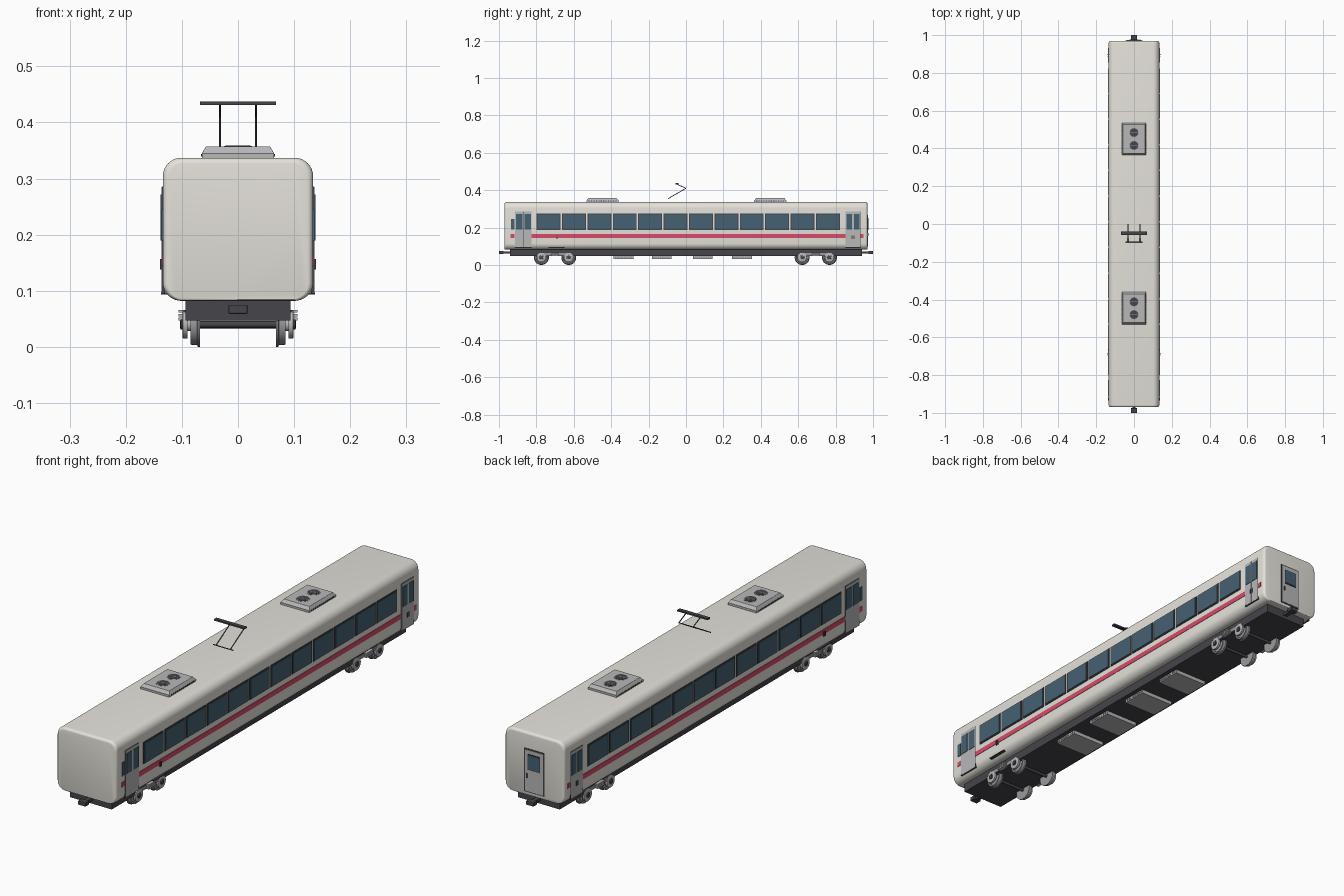
import bpy, bmesh, math
from mathutils import Vector

if "Cube" in bpy.data.objects:
    bpy.data.objects.remove(bpy.data.objects["Cube"])


def mat(name, c):
    m = bpy.data.materials.new(name)
    m.diffuse_color = (*c, 1)
    m.use_nodes = True
    m.node_tree.nodes["Principled BSDF"].inputs["Base Color"].default_value = m.diffuse_color
    return m


CREAM = mat("cream", (0.78, 0.76, 0.70))
RED = mat("red", (0.68, 0.07, 0.14))
GLASS = mat("glass", (0.06, 0.12, 0.17))
DARK = mat("dark", (0.06, 0.06, 0.07))
GREY = mat("grey", (0.48, 0.48, 0.49))
STEEL = mat("steel", (0.32, 0.32, 0.34))


def finish(name, bm, m, smooth=True):
    bmesh.ops.recalc_face_normals(bm, faces=bm.faces)
    me = bpy.data.meshes.new(name)
    bm.to_mesh(me)
    bm.free()
    ob = bpy.data.objects.new(name, me)
    bpy.context.collection.objects.link(ob)
    me.materials.append(m)
    if smooth:
        bpy.context.view_layer.objects.active = ob
        ob.select_set(True)
        bpy.ops.object.shade_smooth_by_angle(angle=math.radians(35))
        ob.select_set(False)
    return ob


def box(name, x, y, z, m, bevel=0, taper=1):
    """Box from (min, max) ranges; taper shrinks the top."""
    bm = bmesh.new()
    bmesh.ops.create_cube(bm, size=1)
    c = Vector([(a + b) / 2 for a, b in (x, y, z)])
    for v in bm.verts:
        s = taper if v.co.z > 0 else 1
        v.co = Vector((v.co.x * abs(x[1] - x[0]) * s, v.co.y * (y[1] - y[0]) * s,
                       v.co.z * (z[1] - z[0]))) + c
    if bevel:
        bmesh.ops.bevel(bm, geom=bm.edges[:], offset=bevel, segments=2, affect='EDGES', profile=0.5)
    return finish(name, bm, m, False)


def side_box(name, s, x0, x1, y, z, m):
    return box(name, sorted((s * x0, s * x1)), y, z, m)


def loft(bm, rings, cap=True):
    vs = [[bm.verts.new(p) for p in r] for r in rings]
    n = len(vs[0])
    for a, b in zip(vs, vs[1:]):
        for i in range(n):
            bm.faces.new((a[i], a[(i + 1) % n], b[(i + 1) % n], b[i]))
    if cap:
        bm.faces.new(vs[0])
        bm.faces.new(vs[-1])


def lathe_x(name, profile, y, z, s, m, n=32):
    """Turn (x, radius) points round an axle parallel to x."""
    bm = bmesh.new()
    loft(bm, [[(s * px, y + r * math.cos(2 * math.pi * i / n), z + r * math.sin(2 * math.pi * i / n))
               for i in range(n)] for px, r in profile])
    return finish(name, bm, m)


def rod(name, a, b, r, m, n=8):
    a, b = Vector(a), Vector(b)
    q = (b - a).to_track_quat('Z', 'Y')
    circ = [q @ Vector((r * math.cos(2 * math.pi * i / n), r * math.sin(2 * math.pi * i / n), 0))
            for i in range(n)]
    bm = bmesh.new()
    loft(bm, [[p + c for c in circ] for p in (a, b)])
    return finish(name, bm, m)


# Body shell: rounded section with softly rounded ends
def section(y, d):
    w, z0, z1, r = 0.134 - d, 0.082 + d * 0.2, 0.337 - d, 0.033 - d * 0.4
    pts = []
    for cx, cz, a0 in ((w - r, z1 - r, 0), (-w + r, z1 - r, 90), (-w + r, z0 + r, 180), (w - r, z0 + r, 270)):
        for k in range(9):
            a = math.radians(a0 + k * 90 / 8)
            pts.append((cx + r * math.cos(a), y, cz + r * math.sin(a)))
    return pts


end = []
for k in range(6):
    a = math.radians(18 * k)
    end.append((0.958 + 0.012 * math.cos(a), 0.010 * (1 - math.sin(a))))
bm = bmesh.new()
loft(bm, [section(-y, d) for y, d in end] + [section(y, d) for y, d in reversed(end)])
finish("body_shell", bm, CREAM)

# Underframe and couplers
box("underframe", (-0.094, 0.094), (-0.942, 0.942), (0.047, 0.09), DARK)
for s in (-1, 1):
    box("coupler_shaft", (-0.009, 0.009), sorted((s * 0.93, s * 0.98)), (0.061, 0.072), DARK)
    box("coupler_head", (-0.017, 0.017), sorted((s * 0.975, s * 1.0)), (0.059, 0.075), DARK, 0.002)

for s in (-1, 1):
    # Passenger windows with dark surrounds
    for i in range(12):
        y = -0.735 + i * 0.1358
        side_box("window_frame", s, 0.130, 0.1365, (y - 0.064, y + 0.064), (0.187, 0.275), DARK)
        side_box("window_glass", s, 0.130, 0.1385, (y - 0.059, y + 0.059), (0.192, 0.270), GLASS)
    # Red stripe, broken at the doors
    for y in ((-0.937, -0.917), (-0.826, 0.852), (0.934, 0.95)):
        side_box("stripe", s, 0.130, 0.1355, y, (0.145, 0.165), RED)
    # Double-leaf doors at each end
    for y0, y1 in ((-0.915, -0.826), (0.853, 0.932)):
        c = (y0 + y1) / 2
        side_box("door_seam", s, 0.130, 0.1355, (y0, y1), (0.094, 0.286), DARK)
        for a, b in ((y0 + 0.001, c - 0.0008), (c + 0.0008, y1 - 0.001)):
            side_box("door_leaf", s, 0.130, 0.1365, (a, b), (0.095, 0.285), GREY)
            side_box("door_glass", s, 0.130, 0.138, (a + 0.005, b - 0.003), (0.19, 0.272), GLASS)
    # Door handles and step
    for y in (-0.694, -0.686, 0.888, 0.898):
        side_box("door_handle", s, 0.130, 0.139, (y - 0.002, y + 0.002), (0.138, 0.157), DARK)
    side_box("door_step", s, 0.120, 0.137, (-0.735, -0.65), (0.093, 0.097), DARK)
    side_box("corner_window", s, 0.130, 0.1365, (-0.935, -0.918), (0.19, 0.245), GLASS)

# Gangway door on the rear end only
box("end_door_frame", (-0.045, 0.045), (0.955, 0.9715), (0.096, 0.272), DARK)
box("end_door", (-0.040, 0.040), (0.955, 0.973), (0.100, 0.267), GREY)
box("end_door_window_frame", (-0.028, 0.028), (0.955, 0.9745), (0.188, 0.252), DARK)
box("end_door_window", (-0.024, 0.024), (0.955, 0.976), (0.192, 0.248), GLASS)
box("end_door_handle", (0.029, 0.034), (0.955, 0.977), (0.155, 0.172), DARK)

# Bogies: wheels, axle boxes, side frames and springs
for c in (-0.7, 0.694):
    for s in (-1, 1):
        for y in (c - 0.073, c + 0.073):
            lathe_x("wheel", [(0.068, 0.030), (0.068, 0.040), (0.0715, 0.040), (0.073, 0.037),
                              (0.085, 0.036), (0.085, 0.030), (0.080, 0.028), (0.080, 0.010)], y, 0.04, s, STEEL)
            lathe_x("wheel_disc", [(0.080, 0.012), (0.090, 0.012), (0.090, 0.025), (0.098, 0.025),
                                   (0.099, 0.023), (0.099, 0.012), (0.097, 0.011)], y, 0.04, s, GREY)
            lathe_x("axle_hub", [(0.090, 0.009), (0.102, 0.009), (0.103, 0.007)], y, 0.04, s, DARK, 16)
        side_box("bogie_side_frame", s, 0.088, 0.096, (c - 0.085, c + 0.085), (0.050, 0.063), STEEL)
        for k in range(3):
            side_box("spring_coil", s, 0.092, 0.106, (c - 0.022, c + 0.022),
                     (0.047 + k * 0.007, 0.052 + k * 0.007), GREY)
    for y in (c - 0.073, c + 0.073):
        rod("axle", (-0.082, y, 0.04), (0.082, y, 0.04), 0.006, DARK, 12)

# Equipment boxes below the floor, with side louvres
for c in (-0.335, -0.13, 0.09, 0.30):
    box("underfloor_box", (-0.075, 0.075), (c - 0.053, c + 0.053), (0.032, 0.05), GREY)
    for s in (-1, 1):
        for k in range(8):
            y = c - 0.042 + k * 0.012
            side_box("louvre", s, 0.07, 0.077, (y - 0.003, y + 0.003), (0.036, 0.045), STEEL)

# Roof air units with louvred edges and two fans
for c in (-0.446, 0.45):
    box("roof_unit_base", (-0.064, 0.064), (c - 0.086, c + 0.086), (0.334, 0.345), GREY)
    box("roof_unit_cover", (-0.065, 0.065), (c - 0.086, c + 0.086), (0.344, 0.357), GREY, 0.001, 0.88)
    for s in (-1, 1):
        for k in range(12):
            y = c - 0.072 + k * 0.013
            side_box("roof_louvre", s, 0.060, 0.0655, (y - 0.003, y + 0.003), (0.339, 0.344), DARK)
        y = c + s * 0.034
        rod("fan_ring", (0, y, 0.355), (0, y, 0.3580), 0.025, STEEL, 32)
        rod("fan_grille", (0, y, 0.355), (0, y, 0.3588), 0.022, DARK, 32)
        box("fan_blade", (-0.021, 0.021), (y - 0.0015, y + 0.0015), (0.357, 0.3592), STEEL)

# Pantograph: folded twin arms and contact bar
for x in (-0.032, 0.032):
    rod("pantograph_lower_arm", (x, -0.095, 0.355), (x, 0.0, 0.410), 0.002, DARK)
    rod("pantograph_upper_arm", (x, 0.0, 0.410), (x, -0.055, 0.435), 0.002, DARK)
rod("pantograph_base_bar", (-0.045, -0.095, 0.355), (0.045, -0.095, 0.355), 0.002, DARK)
box("pantograph_contact_bar", (-0.068, 0.068), (-0.057, -0.041), (0.431, 0.437), DARK)
